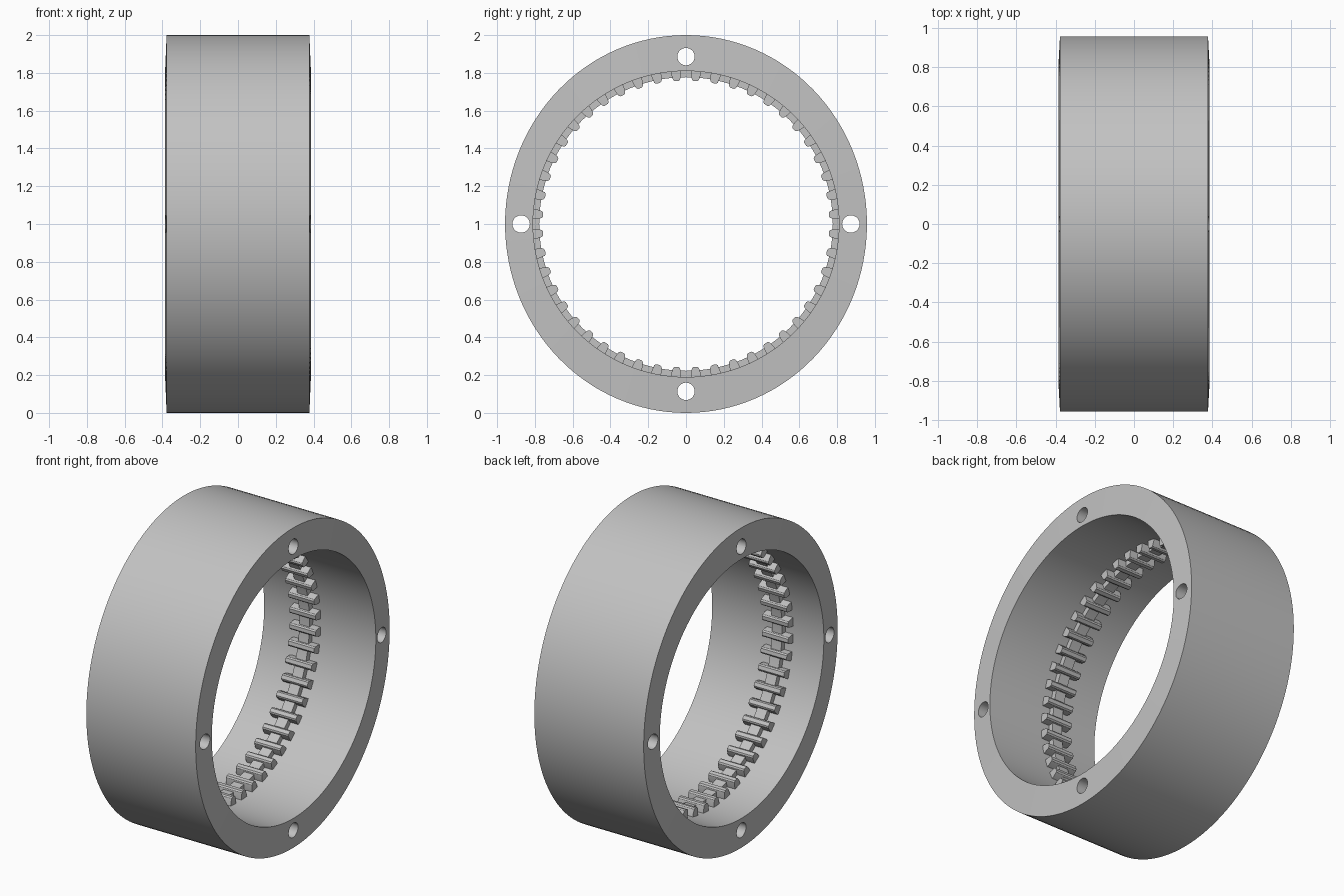
import bpy, bmesh
from math import sin, cos, pi

cube = bpy.data.objects.get("Cube")
if cube:
    bpy.data.objects.remove(cube, do_unlink=True)

SEGMENTS = 128
TEETH = 48
HOLE_Y, HOLE_Z, HOLE_R = 0.873, 0.886, 0.046

steel = bpy.data.materials.new("light_grey_metal")
steel.use_nodes = True
GREY = (0.54, 0.54, 0.54, 1)
steel.diffuse_color = GREY
steel.node_tree.nodes["Principled BSDF"].inputs["Base Color"].default_value = GREY


def finish(bm, name):
    bmesh.ops.recalc_face_normals(bm, faces=bm.faces)
    mesh = bpy.data.meshes.new(name)
    bm.to_mesh(mesh)
    bm.free()
    mesh.materials.append(steel)
    obj = bpy.data.objects.new(name, mesh)
    bpy.context.collection.objects.link(obj)
    return obj


def smooth(obj):
    bpy.ops.object.select_all(action='DESELECT')
    obj.select_set(True)
    bpy.context.view_layer.objects.active = obj
    bpy.ops.object.shade_smooth_by_angle(angle=pi / 6)


def tube(name, profile):
    """Sweep a closed profile of (x, y radius, z radius) around the x axis."""
    bm = bmesh.new()
    loops = []
    for x, ry, rz in profile:
        angles = [2 * pi * i / SEGMENTS for i in range(SEGMENTS)]
        loops.append([bm.verts.new((x, ry * cos(a), 1 + rz * sin(a))) for a in angles])
    for a, b in zip(loops, loops[1:] + loops[:1]):
        for i in range(SEGMENTS):
            j = (i + 1) % SEGMENTS
            bm.faces.new((a[i], a[j], b[j], b[i]))
    return finish(bm, name)


def prism(bm, outline, x0, x1):
    """Extrude a (y, z) outline along x."""
    back = [bm.verts.new((x0, y, z)) for y, z in outline]
    front = [bm.verts.new((x1, y, z)) for y, z in outline]
    bm.faces.new(back)
    bm.faces.new(front)
    for i in range(len(outline)):
        j = (i + 1) % len(outline)
        bm.faces.new((back[i], back[j], front[j], front[i]))


# Outer housing with slightly coned end faces
housing = tube("housing", [(-0.378, 0.958, 1.0), (0.378, 0.958, 1.0),
                           (0.386, 0.81, 0.81), (-0.386, 0.81, 0.81)])

# Four bolt holes running the full width
bm = bmesh.new()
for cy, cz in ((HOLE_Y, 0), (-HOLE_Y, 0), (0, HOLE_Z), (0, -HOLE_Z)):
    circle = [(cy + HOLE_R * cos(2 * pi * i / 32), 1 + cz + HOLE_R * sin(2 * pi * i / 32))
              for i in range(32)]
    prism(bm, circle, -0.6, 0.6)
cutter = finish(bm, "bolt_hole_cutter")
cutter.hide_render = True

cut = housing.modifiers.new("bolt_holes", 'BOOLEAN')
cut.operation = 'DIFFERENCE'
cut.solver = 'EXACT'
cut.object = cutter
bpy.context.view_layer.objects.active = housing
bpy.ops.object.modifier_apply(modifier=cut.name)
bpy.data.objects.remove(cutter, do_unlink=True)
smooth(housing)

# Thin web ring that carries the teeth
web = tube("web_ring", [(-0.12, 0.815, 0.815), (-0.05, 0.815, 0.815),
                        (-0.05, 0.777, 0.777), (-0.12, 0.777, 0.777)])
smooth(web)

# Inward gear teeth with tapered flanks and rounded tips
half_tooth = [(0.815, 0.027), (0.79, 0.025), (0.766, 0.019), (0.759, 0.011)]
tooth = half_tooth + [(r, -w) for r, w in reversed(half_tooth)]
bm = bmesh.new()
for n in range(TEETH):
    a = 2 * pi * (n + 0.5) / TEETH
    outline = [(r * cos(a) - w * sin(a), 1 + r * sin(a) + w * cos(a)) for r, w in tooth]
    prism(bm, outline, -0.175, 0.005)
teeth = finish(bm, "gear_teeth")
smooth(teeth)
